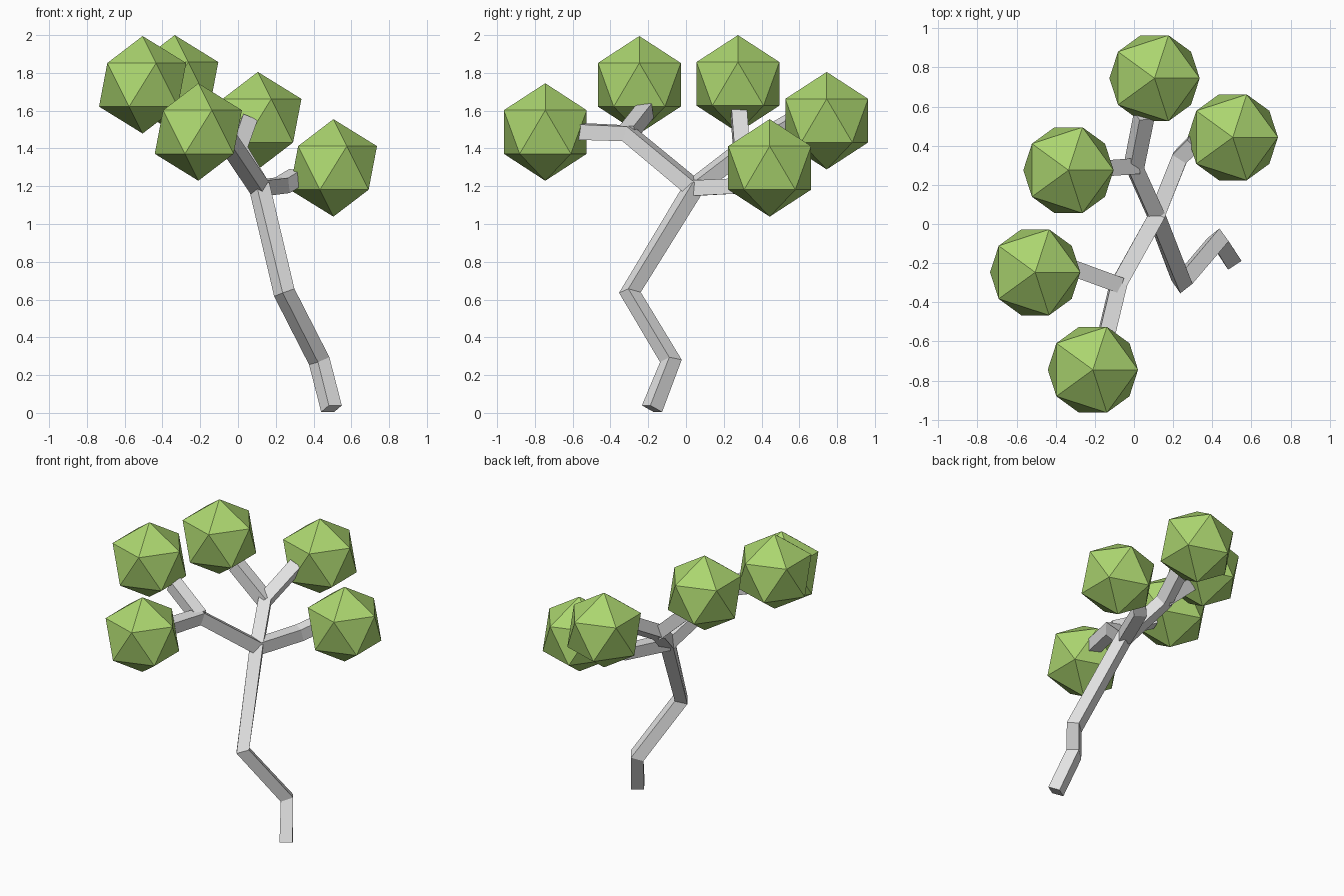
import bpy, bmesh
from mathutils import Vector, Quaternion

if "Cube" in bpy.data.objects:
    bpy.data.objects.remove(bpy.data.objects["Cube"])


def material(name, rgb):
    m = bpy.data.materials.new(name)
    m.diffuse_color = (*rgb, 1.0)
    m.use_nodes = True
    m.node_tree.nodes["Principled BSDF"].inputs["Base Color"].default_value = m.diffuse_color
    return m


BARK = material("pale grey bark", (0.77, 0.77, 0.77))
LEAF = material("leaf green", (0.41, 0.67, 0.16))


def add_object(name, bm, mat):
    me = bpy.data.meshes.new(name)
    bm.to_mesh(me)
    bm.free()
    me.materials.append(mat)
    ob = bpy.data.objects.new(name, me)
    bpy.context.collection.objects.link(ob)
    return ob


def limb(name, points, half=0.041):
    """Square limb swept along a bent path, without twist."""
    pts = [Vector(p) for p in points]
    dirs = [(b - a).normalized() for a, b in zip(pts, pts[1:])]
    tangents = [dirs[0]]
    tangents += [(a + b).normalized() for a, b in zip(dirs, dirs[1:])]
    tangents += [dirs[-1]]
    u = tangents[0].cross(Vector((0, 0, 1))).normalized()
    bm = bmesh.new()
    rings = []
    for i, (p, t) in enumerate(zip(pts, tangents)):
        if i:
            u = tangents[i - 1].rotation_difference(t) @ u
        v = t.cross(u)
        rings.append([bm.verts.new(p + half * (a * u + b * v))
                      for a, b in ((-1, -1), (1, -1), (1, 1), (-1, 1))])
    for r, s in zip(rings, rings[1:]):
        for k in range(4):
            n = (k + 1) % 4
            bm.faces.new((r[k], r[n], s[n], s[k]))
    bm.faces.new(rings[0][::-1])
    bm.faces.new(rings[-1])
    bmesh.ops.recalc_face_normals(bm, faces=bm.faces)
    return add_object(name, bm, BARK)


def foliage(name, centre, radius=0.258):
    """Twenty-sided ball of leaves."""
    bm = bmesh.new()
    bmesh.ops.create_icosphere(bm, subdivisions=1, radius=radius)
    ob = add_object(name, bm, LEAF)
    ob.location = centre


# Joints of the tree
crown = (0.115, 0.04, 1.19)
front_fork = (-0.08, -0.31, 1.48)
back_fork = (0.0, 0.295, 1.385)

# Trunk runs on into the back branch
limb("trunk", [(0.495, -0.18, 0.022), (0.43, -0.08, 0.275),
               (0.245, -0.297, 0.637), crown, back_fork,
               (0.052, 0.555, 1.535)])
limb("front_branch", [crown, front_fork, (-0.14, -0.56, 1.49)])
limb("right_branch", [crown, (0.235, 0.34, 1.205), (0.31, 0.415, 1.25)])
limb("front_twig", [front_fork, (-0.34, -0.215, 1.6)])
limb("back_twig", [back_fork, (-0.21, 0.28, 1.58)])

# Leaf balls at the limb ends
for name, centre in (("foliage_left", (-0.505, -0.247, 1.737)),
                     ("foliage_back_left", (-0.335, 0.275, 1.742)),
                     ("foliage_front", (-0.21, -0.745, 1.487)),
                     ("foliage_back", (0.105, 0.745, 1.547)),
                     ("foliage_right", (0.505, 0.443, 1.297))):
    foliage(name, centre)
